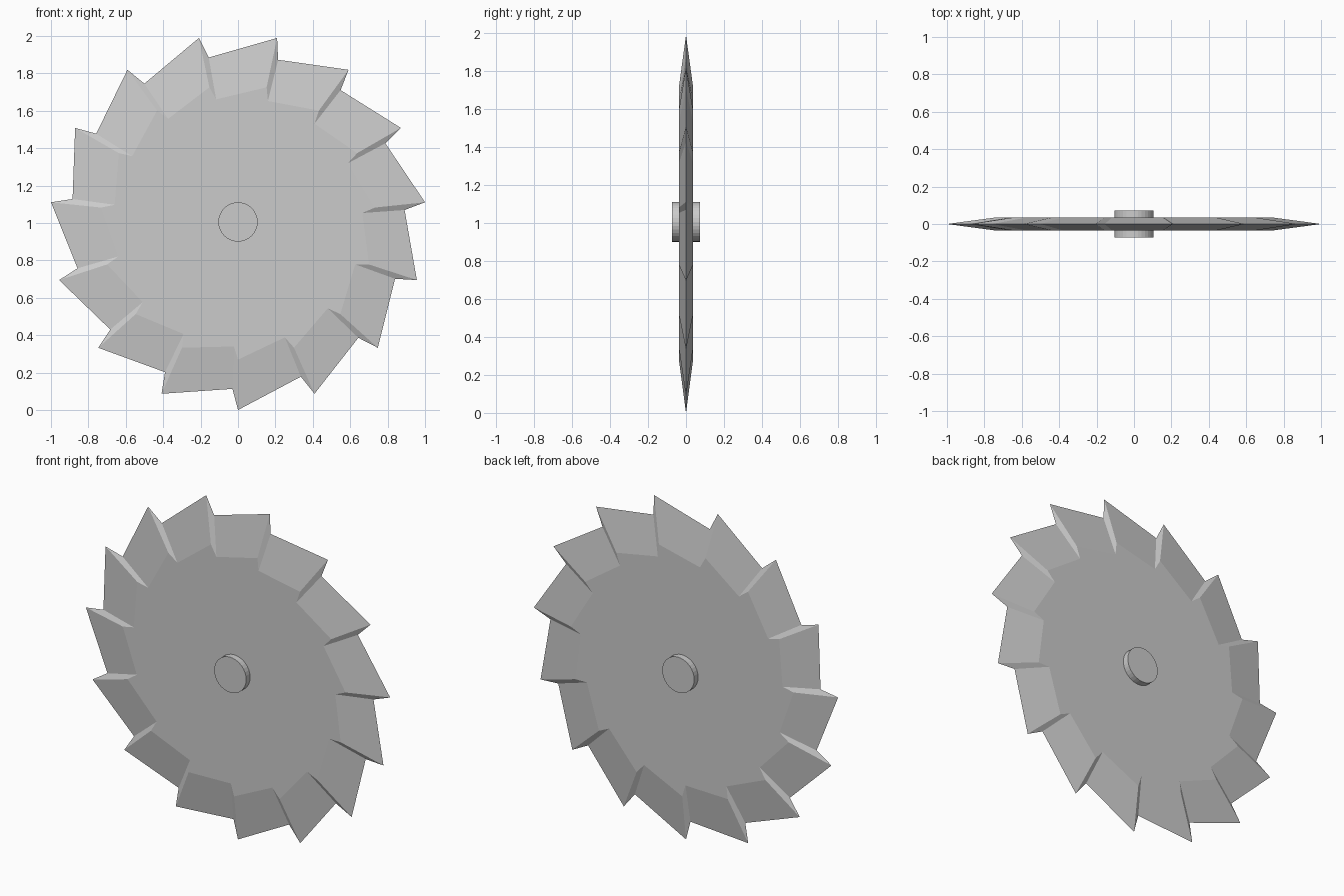
import bpy, bmesh
from math import radians, cos, sin, pi
from mathutils import Matrix

if "Cube" in bpy.data.objects:
    bpy.data.objects.remove(bpy.data.objects["Cube"])

TEETH = 15
R_TIP, R_VALLEY = 1.0055, 0.893       # sharp outer edge
R_TIP_IN, R_VALLEY_IN = 0.736, 0.666  # where the bevel meets the flat disc
HALF = 0.036
CZ = R_TIP


def finish(bm, name):
    bmesh.ops.recalc_face_normals(bm, faces=bm.faces)
    mesh = bpy.data.meshes.new(name)
    bm.to_mesh(mesh)
    bm.free()
    obj = bpy.data.objects.new(name, mesh)
    obj.location = (0, 0, CZ)
    bpy.context.collection.objects.link(obj)
    return obj


def saw_ring(bm, r_tip, r_valley, y):
    """Closed saw-tooth loop, valley then tip for every tooth."""
    ring = []
    for i in range(TEETH):
        tip = -pi / 2 + 2 * pi * i / TEETH
        for r, a in ((r_valley, tip - radians(1.9)), (r_tip, tip)):
            ring.append(bm.verts.new((r * cos(a), y, r * sin(a))))
    return ring


# Blade: sharp mid-plane edge bevelled to a flat face on both sides
bm = bmesh.new()
edge = saw_ring(bm, R_TIP, R_VALLEY, 0)
n = len(edge)
for side in (-1, 1):
    inner = saw_ring(bm, R_TIP_IN, R_VALLEY_IN, side * HALF)
    centre = bm.verts.new((0, side * HALF, 0))
    for i in range(n):
        j = (i + 1) % n
        bm.faces.new((edge[i], edge[j], inner[j], inner[i]))
        bm.faces.new((inner[i], inner[j], centre))
finish(bm, "saw_blade")

# Axle hub through the middle
bm = bmesh.new()
bmesh.ops.create_cone(bm, cap_ends=True, segments=32, radius1=0.105, radius2=0.105,
                      depth=0.147, matrix=Matrix.Rotation(pi / 2, 4, 'X'))
finish(bm, "axle_hub")
